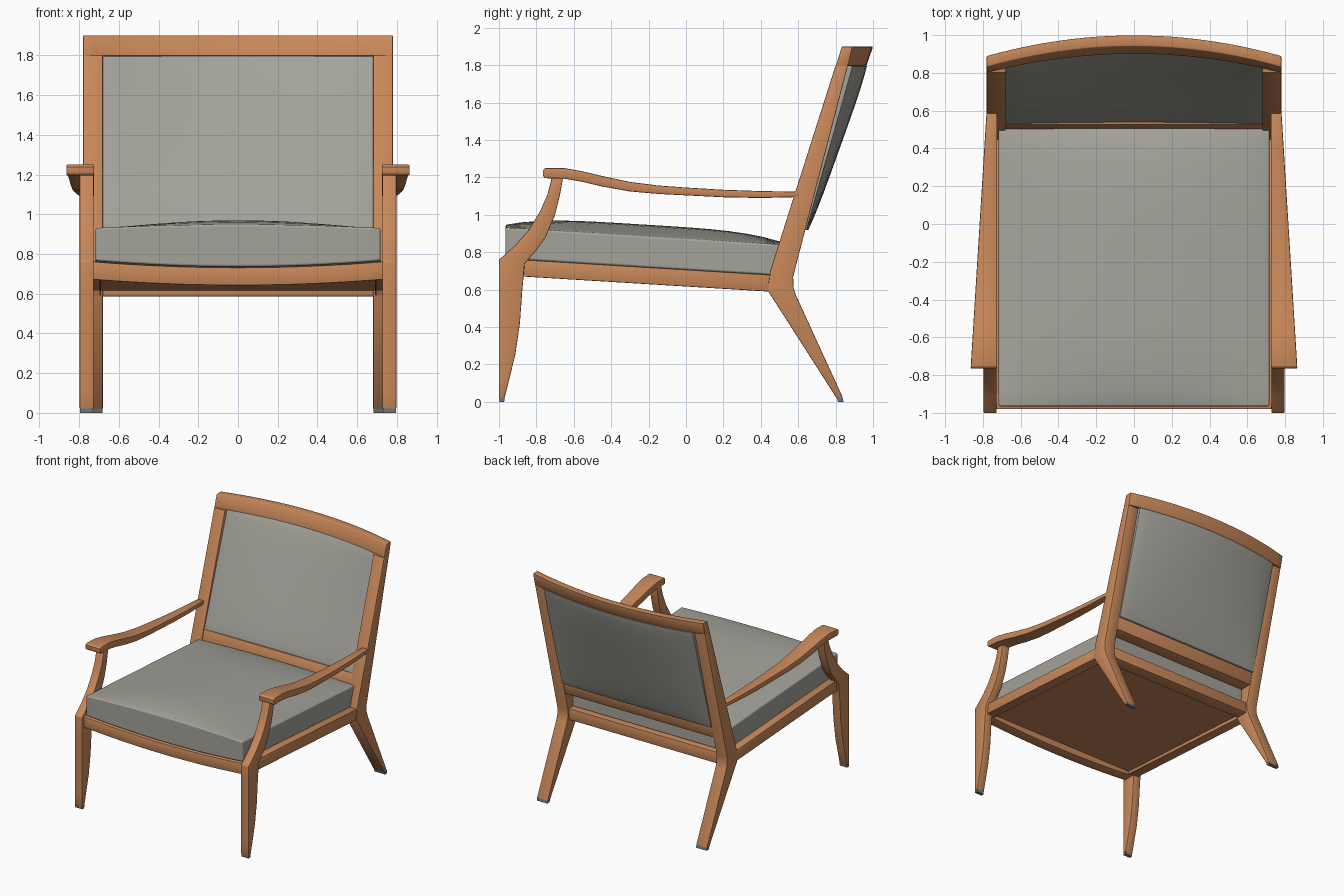
import bpy, bmesh, math

if "Cube" in bpy.data.objects:
    bpy.data.objects.remove(bpy.data.objects["Cube"])


def material(name, rgb):
    m = bpy.data.materials.new(name)
    m.diffuse_color = (*rgb, 1)
    m.use_nodes = True
    m.node_tree.nodes["Principled BSDF"].inputs["Base Color"].default_value = m.diffuse_color
    return m


WOOD = material("warm wood", (0.578, 0.246, 0.102))
FABRIC = material("grey fabric", (0.367, 0.362, 0.323))
CAP = material("foot cap grey", (0.16, 0.19, 0.20))


def finish(bm, name, mat, bevel, segments):
    """Soften the hard edges and turn the bmesh into a shaded object."""
    bmesh.ops.recalc_face_normals(bm, faces=bm.faces)
    hard = [e for e in bm.edges if len(e.link_faces) == 2 and e.calc_face_angle() > 0.7]
    if bevel:
        bmesh.ops.bevel(bm, geom=hard, offset=bevel, offset_type='OFFSET', segments=segments,
                        profile=0.5, affect='EDGES', clamp_overlap=True)
    me = bpy.data.meshes.new(name)
    bm.to_mesh(me)
    bm.free()
    me.materials.append(mat)
    ob = bpy.data.objects.new(name, me)
    bpy.context.collection.objects.link(ob)
    bpy.ops.object.select_all(action='DESELECT')
    ob.select_set(True)
    bpy.context.view_layer.objects.active = ob
    bpy.ops.object.shade_smooth_by_angle(angle=math.radians(35))
    return ob


def loft(name, rings, mat=WOOD, mirror=False, bevel=0.005):
    """Skin a list of four-point sections, optionally on both sides of x = 0."""
    bm = bmesh.new()
    for s in (1, -1) if mirror else (1,):
        vs = [[bm.verts.new((s * x, y, z)) for x, y, z in r] for r in rings]
        for a, b in zip(vs, vs[1:]):
            for i in range(4):
                j = (i + 1) % 4
                bm.faces.new((a[i], a[j], b[j], b[i]))
        bm.faces.new(vs[0])
        bm.faces.new(vs[-1])
    return finish(bm, name, mat, bevel, 2)


def side_profile(x0, x1, pairs):
    """Sections from (front y, front z, back y, back z) pairs between x0 and x1."""
    return [[(x0, a, b), (x1, a, b), (x1, c, d), (x0, c, d)] for a, b, c, d in pairs]


def cushion(name, shape, bevel):
    """A subdivided cube bent by shape(u, v, w), then rounded."""
    bm = bmesh.new()
    bmesh.ops.create_cube(bm, size=2)
    bmesh.ops.subdivide_edges(bm, edges=bm.edges[:], cuts=15, use_grid_fill=True)
    for v in bm.verts:
        v.co = shape(*v.co)
    return finish(bm, name, FABRIC, bevel, 4)


# Front legs: tapered below, sweeping back up to the arms
loft("front_legs", side_profile(0.727, 0.797, [
    (-1, 0.02, -0.97, 0.02), (-1, 0.12, -0.945, 0.12), (-1, 0.25, -0.913, 0.25),
    (-1, 0.42, -0.888, 0.42), (-1, 0.60, -0.875, 0.60), (-1, 0.76, -0.862, 0.74),
    (-0.91, 0.84, -0.80, 0.81), (-0.84, 0.92, -0.75, 0.88), (-0.78, 1.02, -0.70, 1.0),
    (-0.74, 1.11, -0.675, 1.10), (-0.715, 1.21, -0.655, 1.21)]), mirror=True)

# Back legs run on into the back posts
loft("back_legs_and_posts", side_profile(0.68, 0.78, [
    (0.805, 0.02, 0.84, 0.02), (0.44, 0.59, 0.588, 0.57), (0.44, 0.63, 0.575, 0.61),
    (0.45, 0.70, 0.573, 0.67), (0.80, 1.80, 0.866, 1.80)]), mirror=True)

# Foot caps
loft("front_foot_caps", side_profile(0.729, 0.795, [
    (-0.998, 0, -0.972, 0), (-0.998, 0.021, -0.971, 0.021)]), CAP, True, 0)
loft("back_foot_caps", side_profile(0.682, 0.778, [
    (0.812, 0, 0.842, 0), (0.806, 0.021, 0.838, 0.021)]), CAP, True, 0)

# Arms: flat front grip narrowing and dipping towards the back
arm = [(-0.765, 1.238, 1.207), (-0.755, 1.25, 1.196), (-0.65, 1.25, 1.193),
       (-0.56, 1.234, 1.178), (-0.45, 1.208, 1.152), (-0.30, 1.176, 1.125),
       (-0.15, 1.157, 1.112), (0.0, 1.146, 1.104), (0.2, 1.134, 1.094),
       (0.4, 1.127, 1.090), (0.61, 1.124, 1.095)]
rings = []
for y, zt, zb in arm:
    xo = 0.865 - 0.085 * (y + 0.765) / 1.37
    rings.append([(0.724, y, zb), (xo, y, zb), (xo, y, zt), (0.724, y, zt)])
loft("arms", rings, mirror=True, bevel=0.006)

# Seat frame: sloping side rails, dipped front rail, rear rail, base panel
loft("side_rails", side_profile(0.69, 0.775, [
    (-0.90, 0.672, -0.90, 0.762), (0.47, 0.588, 0.47, 0.678)]), mirror=True)
rings = []
for i in range(17):
    x = -0.735 + 1.47 * i / 16
    d = 0.03 * (1 - (x / 0.735) ** 2)
    rings.append([(x, -0.98, 0.672 - d), (x, -0.89, 0.672 - d),
                  (x, -0.89, 0.762 - d), (x, -0.98, 0.762 - d)])
loft("front_rail", rings)
loft("rear_rail", side_profile(-0.70, 0.70, [
    (0.455, 0.587, 0.56, 0.587), (0.455, 0.68, 0.56, 0.68)]))
loft("base_panel", side_profile(-0.70, 0.70, [
    (-0.92, 0.70, -0.92, 0.72), (0.48, 0.615, 0.48, 0.635)]), bevel=0)

# Back frame: lower rail and the bowed top rail
loft("lower_back_rail", side_profile(-0.70, 0.70, [
    (0.497, 0.82, 0.607, 0.82), (0.527, 0.922, 0.634, 0.922)]))
rings = []
for i in range(25):
    x = -0.78 + 1.56 * i / 24
    d = 0.11 * (1 - (x / 0.78) ** 2)
    rings.append([(x, 0.80 + 0.9 * d, 1.797), (x, 0.866 + 0.9 * d, 1.797),
                  (x, 0.89 + d, 1.9), (x, 0.832 + d, 1.9)])
loft("top_back_rail", rings)


# Seat cushion: crowned top, bottom following the dipped front rail
def seat_shape(u, v, w):
    y = -0.23 + 0.735 * v
    base = 0.76 - 0.0615 * (y + 0.86)
    if w < 0:
        low = base - 0.03 * (1 - u * u) * (1 - v) / 2
    else:
        low = base
    high = base + 0.165 + 0.062 * (1 - u * u) * (1 - 0.75 * v ** 4)
    return (0.717 * u, y, low + (high - low) * (w + 1) / 2)


# Back cushion: fills the frame and bows with the top rail
def back_shape(u, v, w):
    z = 1.357 + 0.439 * w
    bow = 0.11 * (1 - (0.685 * u / 0.78) ** 2) * max(0, z - 0.80) / 1.10
    puff = 0.012 * (1 - u ** 4) * (1 - w ** 4)
    if v < 0:
        y = 0.457 + (z - 0.70) * 0.317 - puff
    else:
        y = 0.575 + (z - 0.66) * 0.258 + puff
    if abs(v) < 0.99:
        front = 0.457 + (z - 0.70) * 0.317 - puff
        back = 0.575 + (z - 0.66) * 0.258 + puff
        y = front + (back - front) * (v + 1) / 2
    return (0.684 * u, y + bow, z)


cushion("seat_cushion", seat_shape, 0.035)
cushion("back_cushion", back_shape, 0.018)
